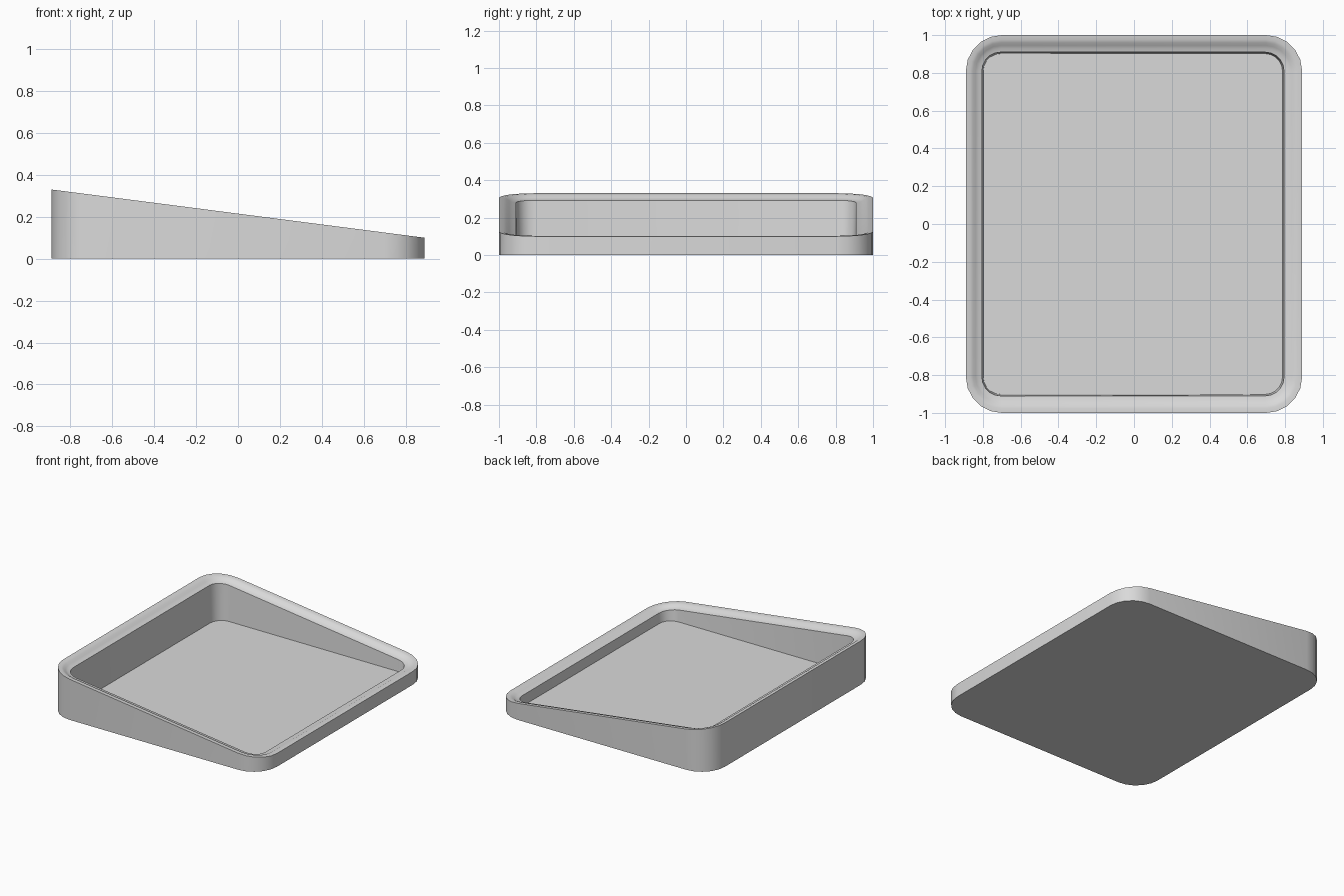
import bpy, bmesh, math

old = bpy.data.objects.get("Cube")
if old:
    bpy.data.objects.remove(old)

HALF_X, HALF_Y, RADIUS, STEPS = 0.89, 1.0, 0.19, 5
HIGH, LOW, FLOOR = 0.33, 0.10, 0.012


def slope(x):
    """Height of the slanted top plane."""
    return LOW + (HIGH - LOW) * (HALF_X - x) / (2 * HALF_X)


def ring(bm, inset, height):
    """Rounded rectangle of vertices, inset from the outer outline."""
    r = RADIUS - inset
    shift = -0.06 * inset
    verts = []
    for k, (sx, sy) in enumerate(((1, 1), (-1, 1), (-1, -1), (1, -1))):
        for i in range(STEPS + 1):
            a = (k + i / STEPS) * math.pi / 2
            x = sx * (HALF_X - RADIUS) + r * math.cos(a) + shift
            y = sy * (HALF_Y - RADIUS) + r * math.sin(a)
            verts.append(bm.verts.new((x, y, height(x))))
    return verts


def bridge(bm, a, b):
    for i in range(len(a)):
        j = (i + 1) % len(a)
        bm.faces.new((a[i], a[j], b[j], b[i]))


# Grey plastic
grey = bpy.data.materials.new("grey")
grey.use_nodes = True
colour = (0.7, 0.7, 0.7, 1)
grey.diffuse_color = colour
grey.node_tree.nodes["Principled BSDF"].inputs["Base Color"].default_value = colour

# Tray: base, outer wall, stepped rim, drafted inner wall, thin floor
bm = bmesh.new()
rings = [ring(bm, 0, lambda x: 0)]
for inset, drop in ((0, 0), (0.025, 0.001), (0.04, 0.006), (0.055, 0.016),
                    (0.07, 0.023), (0.09, 0.027)):
    rings.append(ring(bm, inset, lambda x: slope(x) - drop))
rings.append(ring(bm, 0.098, lambda x: FLOOR))
for lower, upper in zip(rings, rings[1:]):
    bridge(bm, lower, upper)
bm.faces.new(rings[0][::-1])
bm.faces.new(rings[-1])
bmesh.ops.recalc_face_normals(bm, faces=bm.faces)

mesh = bpy.data.meshes.new("tray")
bm.to_mesh(mesh)
bm.free()
mesh.materials.append(grey)
tray = bpy.data.objects.new("tray", mesh)
bpy.context.collection.objects.link(tray)

# Soft corners with crisp edges
bpy.context.view_layer.objects.active = tray
tray.select_set(True)
bpy.ops.object.shade_smooth_by_angle(angle=math.radians(30))
